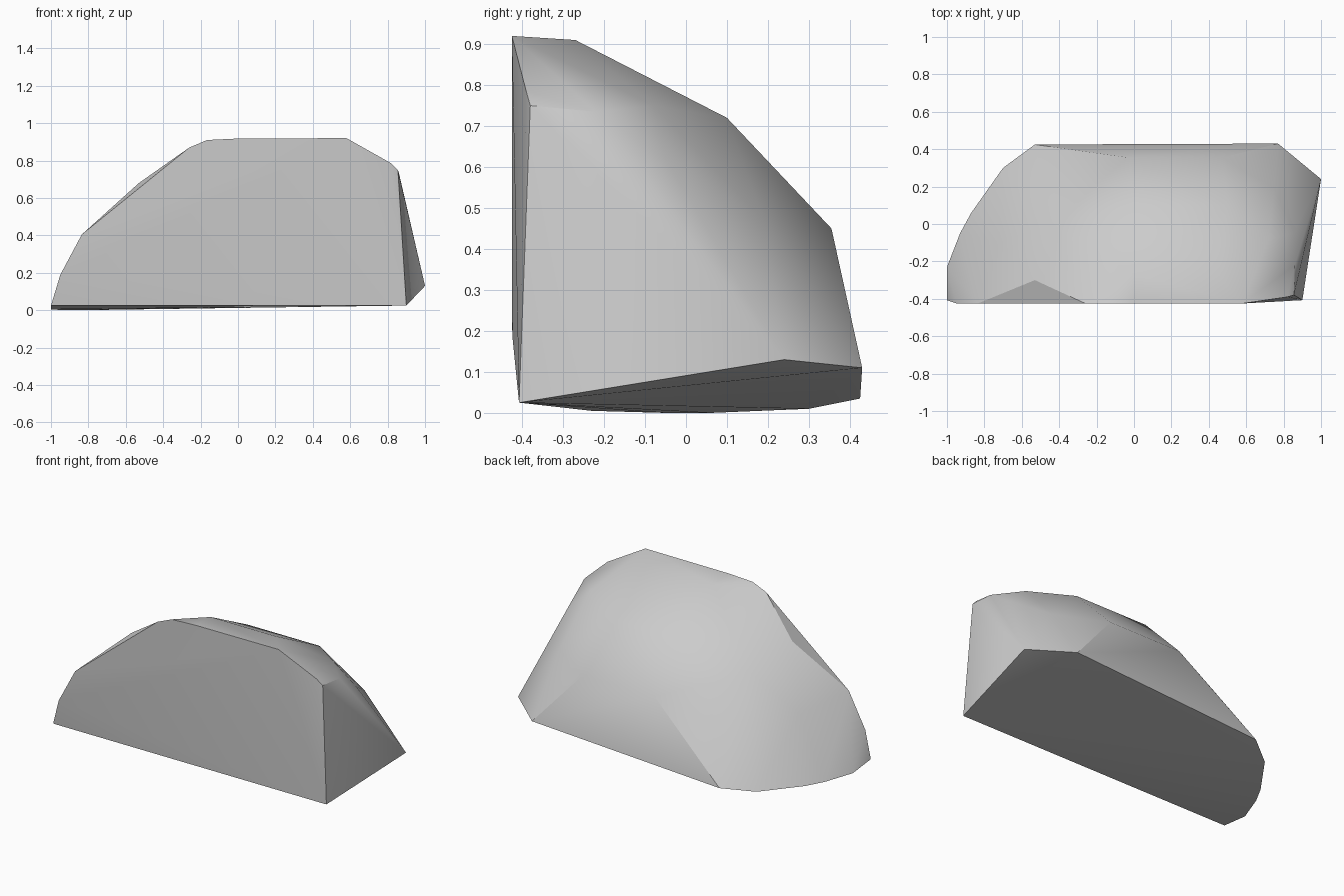
import bpy
import bmesh

# Remove the default object only
default_cube = bpy.data.objects.get("Cube")
if default_cube:
    bpy.data.objects.remove(default_cube, do_unlink=True)


def make_material(name, colour):
    material = bpy.data.materials.new(name)
    material.use_nodes = True
    material.diffuse_color = colour
    shader = next(n for n in material.node_tree.nodes if n.type == "BSDF_PRINCIPLED")
    shader.inputs["Base Color"].default_value = colour
    shader.inputs["Roughness"].default_value = 0.8
    return material


def front_depth(height):
    """The broken front face leans forward slightly near its foot."""
    return -0.405 - 0.02 * min(1, height / 0.2)


def hull_object(name, points, material):
    """Wrap a set of corner points in a convex skin."""
    bm = bmesh.new()
    for point in points:
        bm.verts.new(point)
    result = bmesh.ops.convex_hull(bm, input=bm.verts[:], use_existing_faces=False)
    leftover = {v for v in result["geom_interior"] + result["geom_unused"]
                if isinstance(v, bmesh.types.BMVert)}
    bmesh.ops.delete(bm, geom=list(leftover), context="VERTS")
    bmesh.ops.recalc_face_normals(bm, faces=bm.faces[:])
    mesh = bpy.data.meshes.new(name)
    bm.to_mesh(mesh)
    bm.free()
    mesh.materials.append(material)
    rock = bpy.data.objects.new(name, mesh)
    bpy.context.collection.objects.link(rock)
    return rock


# Flat front face: outline as (x, z)
front_outline = [(-1, .025), (-.95, .19), (-.835, .405), (-.26, .87),
                 (-.165, .91), (0, .918), (.58, .92), (.9, .025)]
points = [(x, front_depth(z), z) for x, z in front_outline]

# Rounded left edge of the underside
points += [(-1, -.23, .005), (-.93, -.05, 0), (-.87, .06, 0),
           (-.7, .3, .01), (-.53, .425, .035)]

# Raised right edge of the underside
points += [(1, .24, .13), (.77, .43, .11)]

# Ridges across the back, each at one depth and height: (y, z, left x, right x)
for y, z, left, right in [(-.27, .91, 0, .45), (.1, .72, 0, .5), (.355, .45, -.03, .47)]:
    points += [(left, y, z), (right, y, z)]

# Right shoulder, from the front corner round to the back
points += [(.82, -.39, .785), (.855, -.38, .75), (.86, -.22, .735),
           (.72, -.08, .75), (.855, -.05, .62), (.75, .19, .47)]

# Left shoulder
points += [(-.53, -.3, .68), (-.45, 0, .58), (-.72, -.1, .35), (-.35, .25, .38)]

stone = make_material("grey_stone", (0.6, 0.6, 0.6, 1))
rock = hull_object("rock_fragment", points, stone)

# Soft weathered back, crisp broken edges
bpy.ops.object.select_all(action="DESELECT")
rock.select_set(True)
bpy.context.view_layer.objects.active = rock
bpy.ops.object.shade_smooth_by_angle(angle=0.55)
